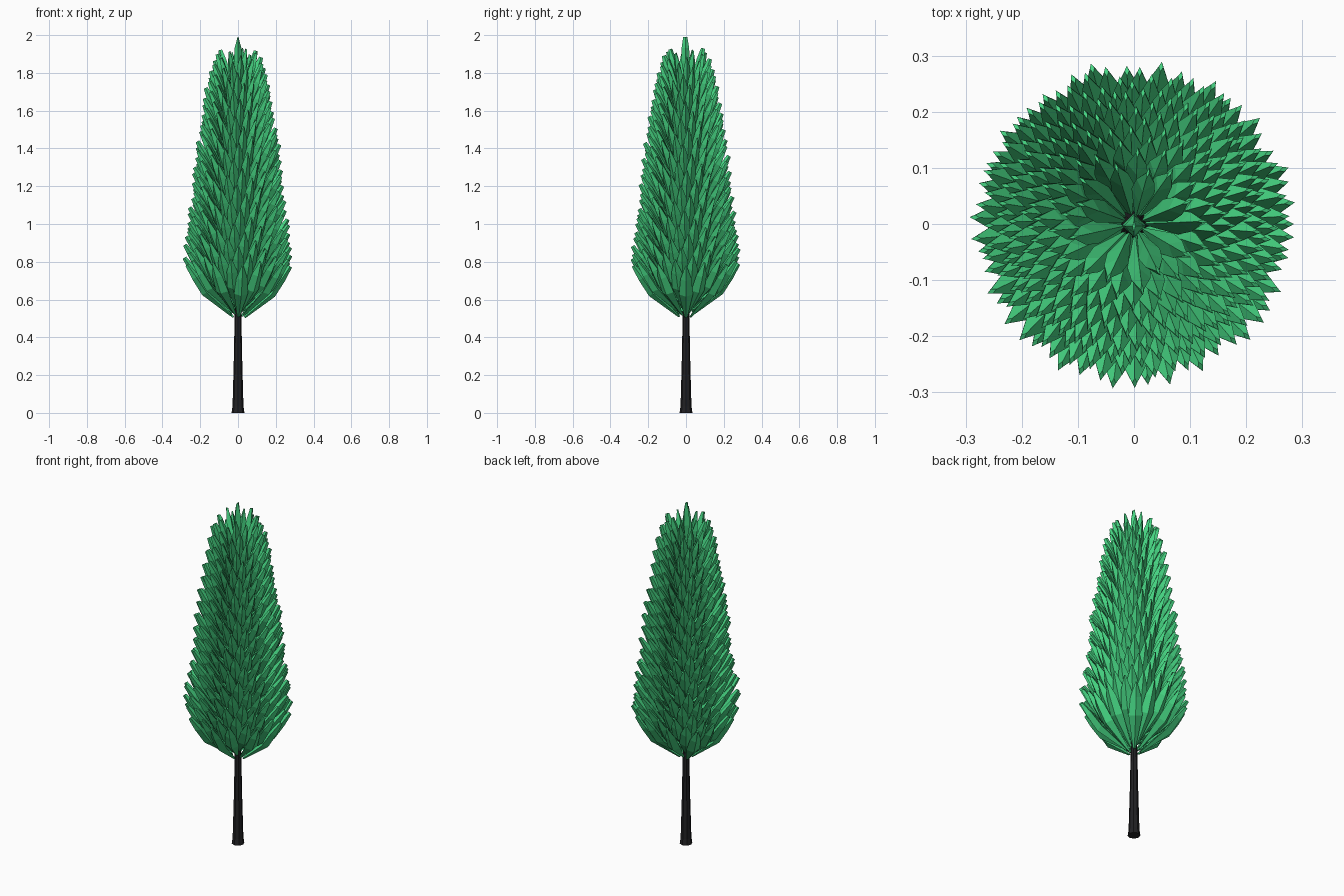
import bpy, bmesh, math, random
from mathutils import Vector

if "Cube" in bpy.data.objects:
    bpy.data.objects.remove(bpy.data.objects["Cube"])
random.seed(4)

def material(name, col):
    m = bpy.data.materials.new(name)
    m.diffuse_color = (*col, 1)
    m.use_nodes = True
    m.node_tree.nodes["Principled BSDF"].inputs["Base Color"].default_value = m.diffuse_color
    return m

def finish(bm, name, mat):
    bmesh.ops.recalc_face_normals(bm, faces=bm.faces)
    me = bpy.data.meshes.new(name)
    bm.to_mesh(me)
    bm.free()
    me.materials.append(mat)
    ob = bpy.data.objects.new(name, me)
    bpy.context.collection.objects.link(ob)

def bridge(bm, a, b):
    n = len(a)
    for i in range(n):
        bm.faces.new((a[i], a[(i + 1) % n], b[(i + 1) % n], b[i]))

# Trunk: tapered column with a flared foot
bm = bmesh.new()
rings = []
for z, r in [(0, .034), (.035, .029), (.25, .023), (.55, .017), (1.7, .008)]:
    rings.append([bm.verts.new((r * math.cos(k * math.pi / 4), r * math.sin(k * math.pi / 4), z)) for k in range(8)])
for a, b in zip(rings, rings[1:]):
    bridge(bm, a, b)
bm.faces.new(rings[0])
bm.faces.new(rings[-1])
finish(bm, "trunk", material("bark", (.015, .015, .017)))

# Crown outline: tip height, tip radius
OUTLINE = [(.76, .29), (.95, .282), (1.05, .265), (1.2, .245), (1.4, .225),
           (1.6, .19), (1.72, .172), (1.82, .15), (1.88, .125), (1.94, .09), (2.0, .0)]

def tip_radius(z):
    for (z0, r0), (z1, r1) in zip(OUTLINE, OUTLINE[1:]):
        if z <= z1:
            return r0 + (r1 - r0) * (z - z0) / (z1 - z0)
    return 0

def leaf(bm, ang, z, r, width):
    """Faceted blade that leaves the trunk and bends upwards to a chisel tip."""
    rad = Vector((math.cos(ang), math.sin(ang), 0))
    side = Vector((-rad.y, rad.x, 0))
    up = Vector((0, 0, 1))
    drop = .27 - .03 * (z - .76)
    base = rad * min(.035, r * .2) + up * (z - drop)
    mid = rad * r * .64 + up * (z - drop * .55)
    tip = rad * r + up * z
    d = (tip - mid).normalized()
    nrm = d.cross(side).normalized()
    if nrm.dot(rad) > 0:
        nrm = -nrm                                   # upper, inward side
    ring = []
    for c, w, t in [(base, .2, .006), (mid, 1, .022), (mid.lerp(tip, .55), .8, .02), (tip, .12, .011)]:
        ring.append([bm.verts.new(c + o) for o in
                     (side * w * width, nrm * t, -side * w * width, -nrm * t)])
    for a, b in zip(ring, ring[1:]):
        bridge(bm, a, b)
    bm.faces.new(ring[0])
    bm.faces.new(ring[-1])

# Foliage: blades placed on a golden-angle spiral, plus one upright top blade
bm = bmesh.new()
N = 300
for i in range(N):
    t = i / (N - 1)
    z = .775 + 1.155 * t ** 1.12
    r = tip_radius(z) * random.uniform(.94, 1.0)
    leaf(bm, i * 2.39996, z, r, .021 + .016 * (1 - t))
leaf(bm, -math.pi / 2, 1.99, .004, .022)
finish(bm, "foliage", material("leaf_green", (.06, .65, .22)))
